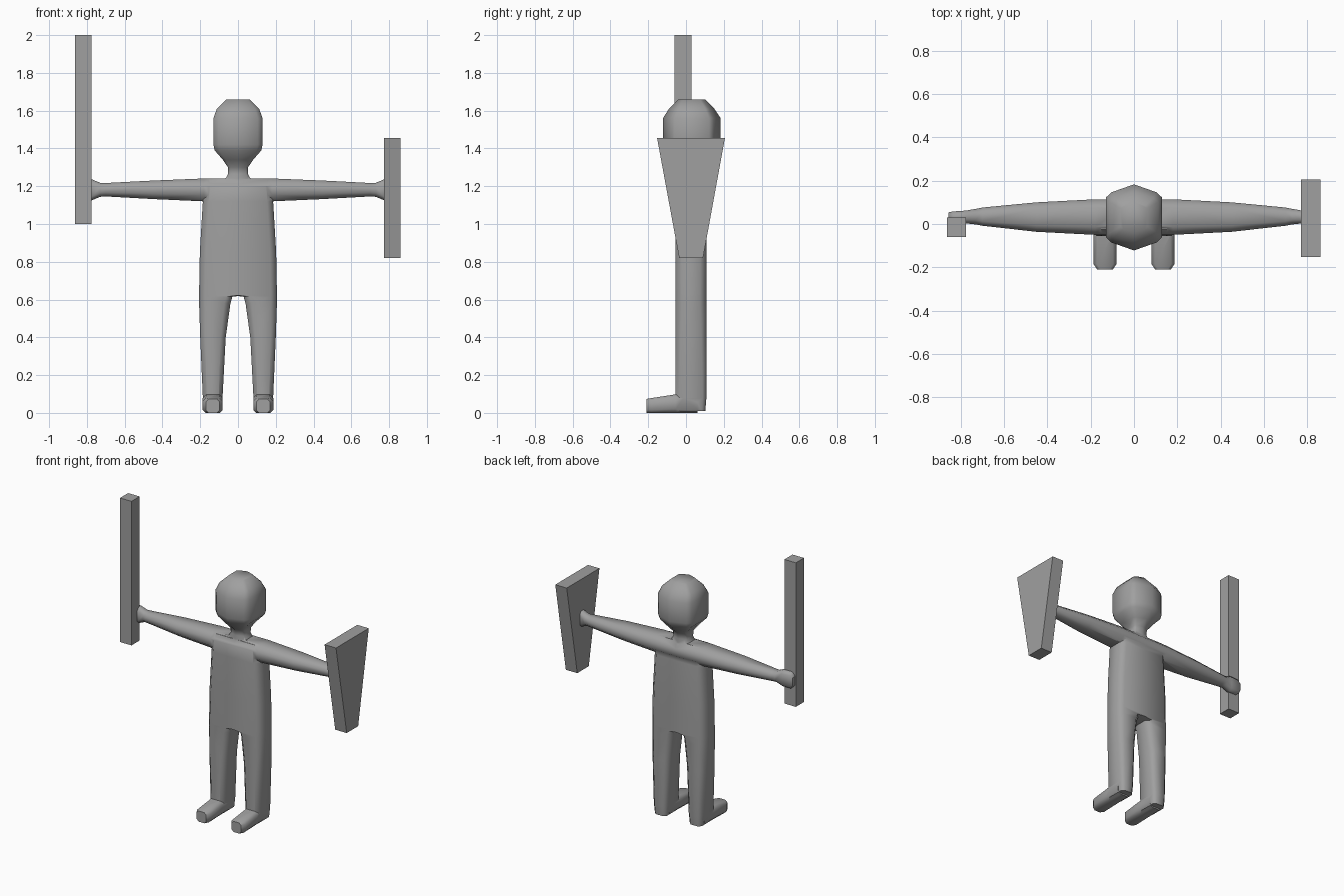
import bpy, bmesh, math
from mathutils import Vector

if "Cube" in bpy.data.objects:
    bpy.data.objects.remove(bpy.data.objects["Cube"])

grey = bpy.data.materials.new("plain_grey")
grey.diffuse_color = (0.35, 0.35, 0.35, 1)
grey.use_nodes = True
grey.node_tree.nodes["Principled BSDF"].inputs["Base Color"].default_value = grey.diffuse_color


def make(name, rings):
    """Skin a list of equal-length point rings and cap both ends."""
    bm = bmesh.new()
    loops = [[bm.verts.new(p) for p in r] for r in rings]
    n = len(loops[0])
    for a, b in zip(loops, loops[1:]):
        for i in range(n):
            j = (i + 1) % n
            bm.faces.new((a[i], a[j], b[j], b[i]))
    bm.faces.new(loops[0][::-1])
    bm.faces.new(loops[-1])
    bmesh.ops.recalc_face_normals(bm, faces=bm.faces)
    me = bpy.data.meshes.new(name)
    bm.to_mesh(me)
    bm.free()
    me.materials.append(grey)
    ob = bpy.data.objects.new(name, me)
    bpy.context.collection.objects.link(ob)
    return ob


def section(u0, u1, v0, v1, k=0.2):
    """Rectangle with chamfered corners."""
    c = k * min(u1 - u0, v1 - v0)
    return [(u0 + c, v0), (u1 - c, v0), (u1, v0 + c), (u1, v1 - c),
            (u1 - c, v1), (u0 + c, v1), (u0, v1 - c), (u0, v0 + c)]


# Leg and half torso: z, inner x, outer x, back and front inset
trunk = [(0.01, 0.088, 0.180, 0.006), (0.08, 0.082, 0.186, 0), (0.40, 0.065, 0.200, 0),
         (0.58, 0.040, 0.206, 0), (0.615, 0.030, 0.206, 0), (0.63, -0.10, 0.206, 0),
         (0.85, -0.10, 0.202, 0), (1.12, -0.10, 0.186, 0), (1.20, -0.10, 0.18, 0.004),
         (1.236, -0.10, 0.17, 0.03)]
body = make("body", [[(x, y, z) for x, y in section(a, b, -0.055 + d, 0.108 - d)]
                     for z, a, b, d in trunk])

# Foot: y, half width, height
foot = make("foot", [[(x, y, z) for x, z in section(0.134 - w, 0.134 + w, 0, h)]
                     for y, w, h in [(-0.21, 0.036, 0.074), (-0.185, 0.053, 0.078),
                                     (-0.055, 0.053, 0.098), (0.06, 0.05, 0.10)]])

# Arm and hand: x, y range, z range
arm_rows = [(-0.05, -0.050, 0.114, 1.115, 1.242), (0.18, -0.050, 0.114, 1.12, 1.241),
            (0.45, -0.036, 0.100, 1.132, 1.230), (0.70, -0.008, 0.076, 1.146, 1.217),
            (0.73, -0.002, 0.070, 1.144, 1.218), (0.775, 0.003, 0.062, 1.125, 1.237),
            (0.835, 0.003, 0.058, 1.125, 1.237), (0.856, 0.008, 0.054, 1.145, 1.217)]
arm = make("arm", [[(x, y, z) for y, z in section(a, b, c, d, 0.3)]
                   for x, a, b, c, d in arm_rows])

# Head and neck: z, half width, y range, around a ten-sided outline
half = [(0, -1), (0.8, -0.76), (1, -0.6), (1, 0.6), (0.8, 0.76), (0, 1)]
outline = half + [(-x, y) for x, y in half[-2:0:-1]]
head_rows = [(1.20, 0.075, -0.03, 0.09), (1.24, 0.066, -0.03, 0.09), (1.265, 0.053, -0.025, 0.085),
             (1.30, 0.053, -0.03, 0.09), (1.34, 0.080, -0.07, 0.13), (1.39, 0.124, -0.11, 0.172),
             (1.42, 0.130, -0.122, 0.183), (1.56, 0.130, -0.122, 0.183),
             (1.61, 0.112, -0.09, 0.15), (1.66, 0.062, -0.04, 0.102)]
head = make("head", [[(w * x, (a + b) / 2 + (b - a) / 2 * y, z) for x, y in outline]
                     for z, w, a, b in head_rows])

# Join the parts into one skin, then cut at the centre and mirror
parts = (foot, arm, head)
for part in parts:
    m = body.modifiers.new("join_" + part.name, 'BOOLEAN')
    m.operation, m.object, m.solver = 'UNION', part, 'EXACT'
skin = bpy.data.meshes.new_from_object(
    body.evaluated_get(bpy.context.evaluated_depsgraph_get()))
body.modifiers.clear()
for part in parts:
    bpy.data.objects.remove(part)
bm = bmesh.new()
bm.from_mesh(skin)
bmesh.ops.bisect_plane(bm, geom=bm.verts[:] + bm.edges[:] + bm.faces[:], dist=1e-5,
                       plane_co=Vector((0, 0, 0)), plane_no=Vector((1, 0, 0)), clear_inner=True)
bm.to_mesh(skin)
bm.free()
body.data = skin
m = body.modifiers.new("mirror", 'MIRROR')
m.use_clip = True
bpy.context.view_layer.objects.active = body
body.select_set(True)
bpy.ops.object.modifier_apply(modifier="mirror")
bpy.ops.object.shade_smooth_by_angle(angle=math.radians(50))


# Held staff and tapered shield: rows of z and y range
def slab(name, x0, x1, rows):
    return make(name, [[(x0, a, z), (x1, a, z), (x1, b, z), (x0, b, z)] for z, a, b in rows])


slab("staff", -0.864, -0.776, [(1.0, -0.06, 0.029), (2.0, -0.06, 0.029)])
slab("shield", 0.772, 0.86, [(0.82, -0.036, 0.09), (1.455, -0.153, 0.206)])
